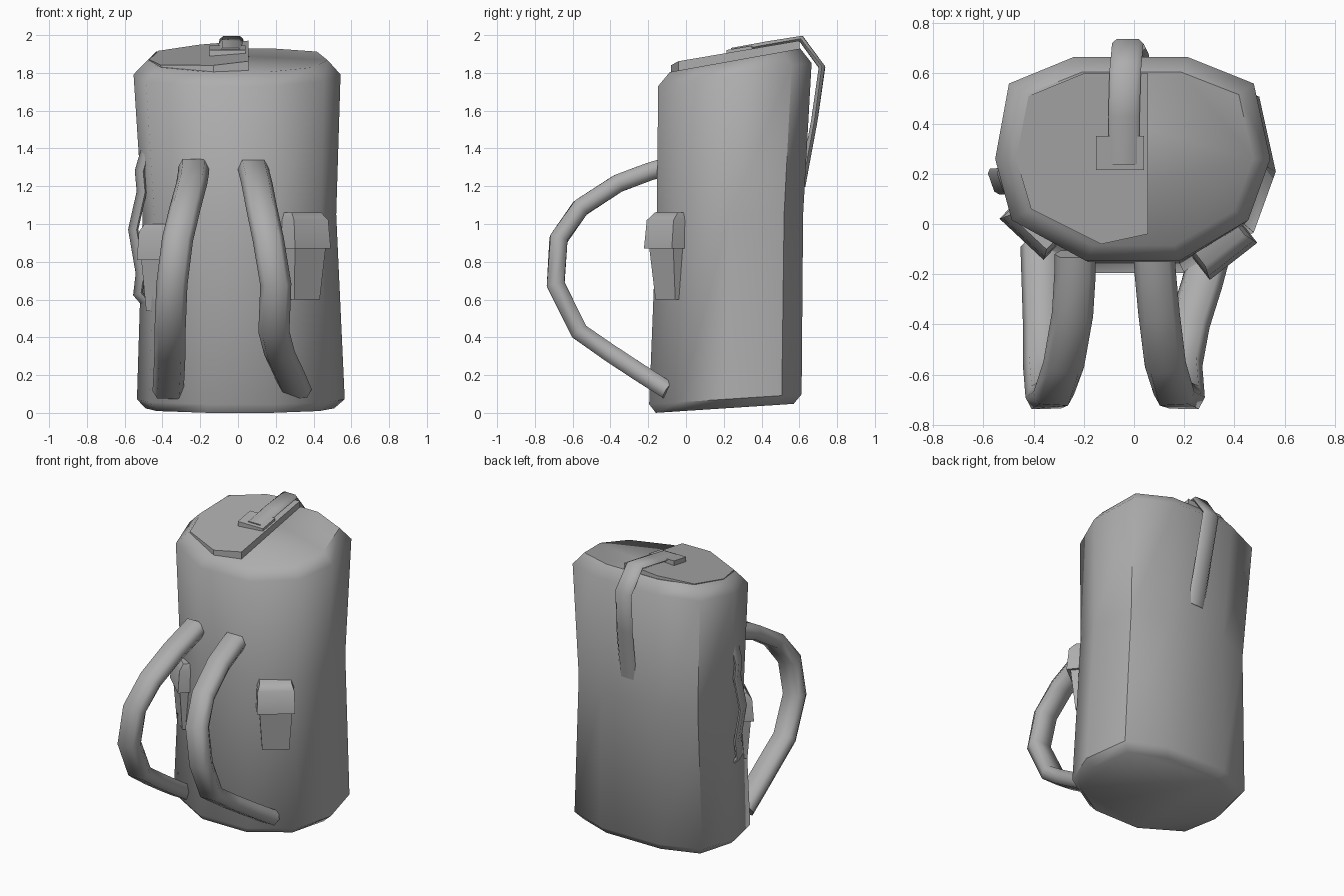
import bpy, bmesh, math
from mathutils import Vector, Matrix

cube = bpy.data.objects.get("Cube")
if cube:
    bpy.data.objects.remove(cube, do_unlink=True)

grey = bpy.data.materials.new("canvas_grey")
grey.use_nodes = True
GREY = (0.42, 0.42, 0.42, 1)
grey.diffuse_color = GREY
grey.node_tree.nodes["Principled BSDF"].inputs["Base Color"].default_value = GREY


def loft(name, rings, angle):
    """Skin a list of equal-length point rings and close both ends."""
    bm = bmesh.new()
    loops = [[bm.verts.new(p) for p in ring] for ring in rings]
    n = len(loops[0])
    for a, b in zip(loops, loops[1:]):
        for i in range(n):
            j = (i + 1) % n
            bm.faces.new((a[i], a[j], b[j], b[i]))
    bm.faces.new(loops[0][::-1])
    bm.faces.new(loops[-1])
    bmesh.ops.recalc_face_normals(bm, faces=bm.faces)
    mesh = bpy.data.meshes.new(name)
    bm.to_mesh(mesh)
    bm.free()
    mesh.materials.append(grey)
    ob = bpy.data.objects.new(name, mesh)
    bpy.context.collection.objects.link(ob)
    bpy.ops.object.select_all(action='DESELECT')
    ob.select_set(True)
    bpy.context.view_layer.objects.active = ob
    bpy.ops.object.shade_smooth_by_angle(angle=math.radians(angle))
    return ob


def strap(name, path, side, width, thick):
    """Sweep a flat six-sided section along a path."""
    pts = [Vector(p) for p in path]
    section = [(1, 0), (.7, 1), (-.7, 1), (-1, 0), (-.7, -1), (.7, -1)]
    rings = []
    for i, p in enumerate(pts):
        t = (pts[min(i + 1, len(pts) - 1)] - pts[max(i - 1, 0)]).normalized()
        s = Vector(side)
        s = (s - t * s.dot(t)).normalized()
        n = t.cross(s)
        rings.append([p + s * (u * width / 2) + n * (v * thick / 2) for u, v in section])
    return loft(name, rings, 65)


# Bag body: ten-sided rings with a tilted base and lid
OUTLINE = [(-.34, 0), (.34, 0), (.84, .2), (1, .5), (.88, .87),
           (.4, 1), (-.43, 1), (-.9, .87), (-1, .5), (-.88, .2)]


def body_ring(left, right, front, back, z, slope):
    cx, hx = (left + right) / 2, (right - left) / 2
    ring = []
    for u, v in OUTLINE:
        y = front + v * (back - front)
        ring.append((cx + u * hx, y, z + slope * (y - .25)))
    return ring


loft("bag_body", [
    body_ring(-.49, .51, -.16, .57, .027, .065),
    body_ring(-.535, .565, -.195, .612, .075, .065),
    body_ring(-.505, .52, -.155, .62, 1.05, 0),
    body_ring(-.553, .543, -.147, .665, 1.79, .15),
    body_ring(-.48, .475, -.085, .605, 1.865, .18),
], 50)


# Lid flap: wedge rising towards the seam
def lid_z(y):
    return 1.865 + .17 * (y - .25)


FLAP = [(-.13, -.08), (.055, -.04), (.055, .6), (-.2, .6), (-.42, .51), (-.47, .26), (-.41, .06)]
loft("lid_flap", [
    [(x, y, lid_z(y) - .02) for x, y in FLAP],
    [(x, y, lid_z(y) + .004 + .042 * (x + .47) / .525) for x, y in FLAP],
], 30)

# Closing strap over the back, and its buckle
strap("closing_strap", [(-.04, .24, 1.915), (-.04, .43, 1.95), (-.035, .61, 1.98),
                        (-.025, .72, 1.83), (-.005, .68, 1.55), (.01, .615, 1.2)],
      (1, 0, 0), .125, .034)
BUCKLE = [(-.152, .215), (.04, .215), (.04, .35), (-.152, .35)]
loft("buckle", [[(x, y, lid_z(y) + dz) for x, y in BUCKLE] for dz in (.02, .062)], 30)

# Shoulder straps: shared side profile, own sideways drift
ARC = [(-.12, 1.3), (-.2, 1.275), (-.36, 1.215), (-.56, 1.085), (-.675, .92),
       (-.69, .68), (-.565, .43), (-.4, .315), (-.24, .21), (-.09, .115)]
DRIFT = {
    "left_shoulder_strap": [.08, .085, .1, .125, .16, .2, .19, .22, .27, .31],
    "right_shoulder_strap": [-.235, -.235, -.245, -.28, -.32, -.35, -.36, -.36, -.365, -.37],
}
for name, xs in DRIFT.items():
    strap(name, [(x, y, z) for x, (y, z) in zip(xs, ARC)], (1, 0, 0), .165, .095)


# Slanted pockets with an overhanging flap
def pocket(name, x, y, turn, drop, depth):
    spin = Matrix.Rotation(math.radians(turn), 4, 'Z')

    def ring(z, half, out):
        corners = [(-half, .09), (half, .09), (half, -out * depth), (-half, -out * depth)]
        return [spin @ Vector((u, v, 0)) + Vector((x, y, z - drop)) for u, v in corners]

    loft(name + "_pouch", [ring(.6, .085, .05), ring(.9, .105, .08)], 30)
    loft(name + "_flap", [ring(.87, .12, .1), ring(1.02, .115, .085), ring(1.06, .1, .045)], 50)


pocket("left_pocket", .335, -.07, 38, 0, 1)
pocket("right_pocket", -.4, -.01, -43, .06, .7)

# Wavy lashing strap on the right side
strap("side_lashing", [(-.485, .17, 1.4), (-.52, .17, 1.28), (-.51, .17, 1.17), (-.555, .17, .97),
                       (-.515, .17, .74), (-.53, .17, .63), (-.46, .17, .55)],
      (-.35, 1, 0), .11, .03)
